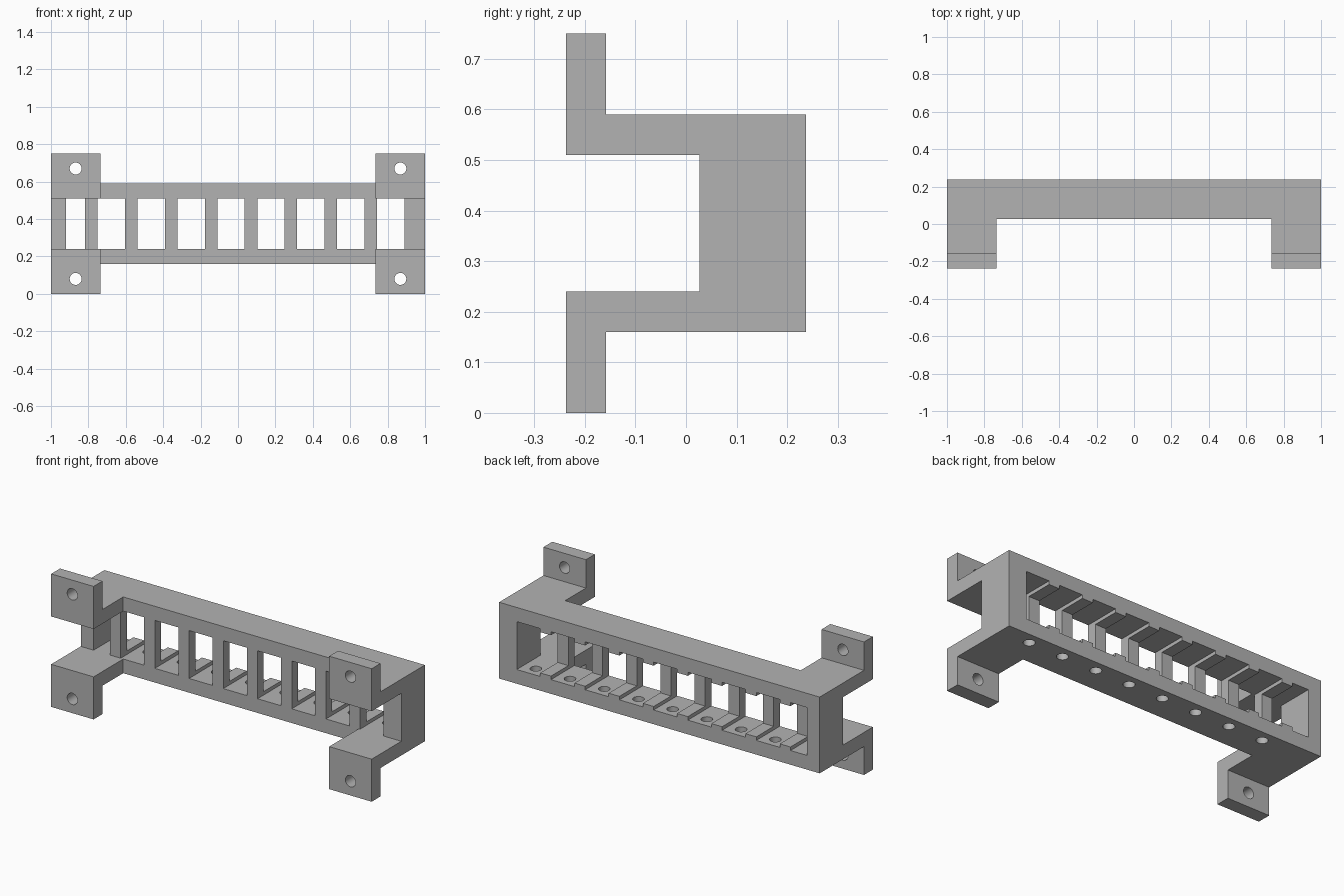
import bpy, bmesh, math
from mathutils import Matrix, Vector

cube = bpy.data.objects.get("Cube")
if cube:
    bpy.data.objects.remove(cube, do_unlink=True)

grey = bpy.data.materials.new("plain grey")
grey.use_nodes = True
grey.diffuse_color = (0.45, 0.45, 0.45, 1)
grey.node_tree.nodes["Principled BSDF"].inputs["Base Color"].default_value = grey.diffuse_color

# Main dimensions
FRONT, BACK = 0.027, 0.237
LOW, HIGH = 0.16, 0.59
WALL = 0.08
FLOOR, CEILING = LOW + WALL, HIGH - WALL
PITCH, BAR = 0.2135, 0.067
FIRST_BAR = -0.818


def make_object(name, bm):
    bmesh.ops.recalc_face_normals(bm, faces=bm.faces)
    mesh = bpy.data.meshes.new(name)
    bm.to_mesh(mesh)
    bm.free()
    mesh.materials.append(grey)
    obj = bpy.data.objects.new(name, mesh)
    bpy.context.collection.objects.link(obj)
    return obj


def add_box(bm, low, high):
    low, high = Vector(low), Vector(high)
    matrix = Matrix.Translation((low + high) / 2) @ Matrix.Diagonal((high - low).to_4d())
    bmesh.ops.create_cube(bm, size=1, matrix=matrix)


def add_rod(bm, centre, radius, length, rotation=Matrix()):
    bmesh.ops.create_cone(bm, cap_ends=True, segments=32, radius1=radius, radius2=radius,
                          depth=length, matrix=Matrix.Translation(centre) @ rotation)


def extrude_profile(name, points, x0, x1):
    """Extrude a (y, z) outline along x."""
    bm = bmesh.new()
    face = bm.faces.new([bm.verts.new((x0, y, z)) for y, z in points])
    result = bmesh.ops.extrude_face_region(bm, geom=[face])
    moved = [g for g in result["geom"] if isinstance(g, bmesh.types.BMVert)]
    bmesh.ops.translate(bm, verts=moved, vec=(x1 - x0, 0, 0))
    return make_object(name, bm)


def cut(obj, bm):
    cutter = make_object("cutter", bm)
    cutter.hide_render = True
    mod = obj.modifiers.new("cut", "BOOLEAN")
    mod.operation, mod.solver, mod.object = "DIFFERENCE", "EXACT", cutter
    bpy.context.view_layer.objects.active = obj
    bpy.ops.object.modifier_apply(modifier=mod.name)
    bpy.data.objects.remove(cutter, do_unlink=True)


# Frame: long box with a through opening and a row of floor holes
bm = bmesh.new()
add_box(bm, (-1, FRONT, LOW), (1, BACK, HIGH))
frame = make_object("frame", bm)
bm = bmesh.new()
add_box(bm, (-0.92, FRONT - 0.1, FLOOR), (0.89, BACK + 0.1, CEILING))
cut(frame, bm)
bm = bmesh.new()
for i in range(8):
    x = FIRST_BAR + i * PITCH + (BAR + PITCH) / 2
    add_rod(bm, (x, 0.172, LOW + WALL / 2), 0.03, 0.12)
cut(frame, bm)

# Dividers: front bar with a low rail along the floor and ceiling
RAIL, DEPTH = 0.02, 0.055
outline = [(FRONT, FLOOR), (BACK, FLOOR), (BACK, FLOOR + RAIL), (FRONT + DEPTH, FLOOR + RAIL),
           (FRONT + DEPTH, CEILING - RAIL), (BACK, CEILING - RAIL), (BACK, CEILING), (FRONT, CEILING)]
for i in range(8):
    x = FIRST_BAR + i * PITCH
    extrude_profile(f"divider_{i + 1}", outline, x, x + BAR)

# Mounting brackets: an arm reaching forward and a drilled tab
TAB_FRONT, TAB_BACK, MIDDLE = -0.237, -0.158, 0.375
arm = [(FRONT, CEILING), (TAB_FRONT, CEILING), (TAB_FRONT, 0.75),
       (TAB_BACK, 0.75), (TAB_BACK, HIGH), (FRONT, HIGH)]
turn = Matrix.Rotation(math.pi / 2, 4, "X")
for side, sx in (("left", 1), ("right", -1)):
    for level, sz in (("upper", 1), ("lower", -1)):
        points = [(y, MIDDLE + sz * (z - MIDDLE)) for y, z in arm]
        bracket = extrude_profile(f"{level}_{side}_bracket", points, sx * 0.735, sx)
        bm = bmesh.new()
        add_rod(bm, (sx * 0.868, -0.2, MIDDLE + sz * 0.295), 0.032, 0.2, turn)
        cut(bracket, bm)

# Smooth the hole walls, keep the flat faces crisp
bpy.ops.object.select_all(action="DESELECT")
for obj in bpy.context.collection.objects:
    if obj.type == "MESH" and ("bracket" in obj.name or obj.name == "frame"):
        obj.select_set(True)
bpy.ops.object.shade_smooth_by_angle(angle=math.radians(30))
